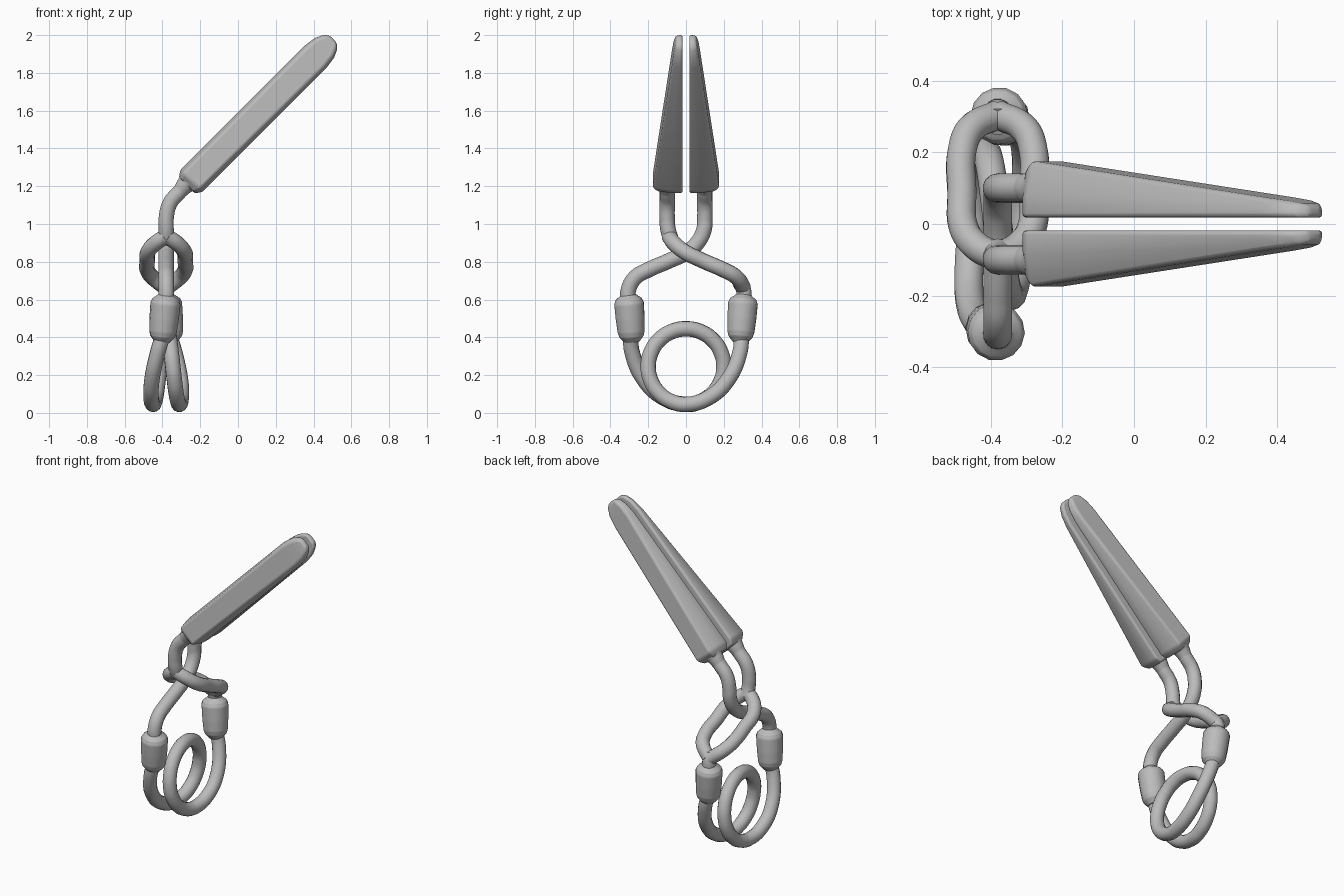
import bpy, bmesh, math
from mathutils import Vector

if "Cube" in bpy.data.objects:
    bpy.data.objects.remove(bpy.data.objects["Cube"])

steel = bpy.data.materials.new("satin_steel")
steel.use_nodes = True
colour = (0.5, 0.5, 0.5, 1)
steel.diffuse_color = colour
steel.node_tree.nodes["Principled BSDF"].inputs["Base Color"].default_value = colour

CX = -0.38     # vertical axis of the wire work
WIRE = 0.041   # wire radius


def finish(obj, angle=50):
    bpy.ops.object.select_all(action="DESELECT")
    bpy.context.view_layer.objects.active = obj
    obj.select_set(True)
    if obj.type == "CURVE":
        bpy.ops.object.convert(target="MESH")
        obj = bpy.context.object
    bpy.ops.object.shade_smooth_by_angle(angle=math.radians(angle))
    return obj


def tube(name, points, radii=None):
    """Round wire through points given as (x offset from CX, y, z)."""
    curve = bpy.data.curves.new(name, "CURVE")
    curve.dimensions = "3D"
    curve.bevel_depth = WIRE
    curve.bevel_resolution = 5
    curve.resolution_u = 8
    curve.use_fill_caps = True
    spline = curve.splines.new("BEZIER")
    spline.bezier_points.add(len(points) - 1)
    for i, (bp, p) in enumerate(zip(spline.bezier_points, points)):
        bp.co = (CX + p[0], p[1], p[2])
        bp.handle_left_type = bp.handle_right_type = "AUTO"
        bp.radius = radii[i] if radii else 1
    curve.materials.append(steel)
    obj = bpy.data.objects.new(name, curve)
    bpy.context.collection.objects.link(obj)
    return finish(obj)


# Shared side profile (y, z) of a wire crossing from neck to collar
neck = [(0.14, -0.1, 1.25), (0.07, -0.1, 1.17), (0.02, -0.1, 1.11),
        (0, -0.1, 1.03), (0, -0.095, 0.97)]
cross = [(0, -0.06, 0.90), (0, 0, 0.848), (0, 0.09, 0.805), (0, 0.2, 0.757)]
shoulder = [(0, 0.27, 0.715), (0, 0.305, 0.65), (0, 0.305, 0.57)]


def flip(points):
    return [(x, -y, z) for x, y, z in points]


# Plain wire passes through the split one
tube("front_arm", flip(neck + cross + shoulder))
tube("rear_neck", neck + [(0, -0.08, 0.92)])
tube("rear_arm", [(0, 0.285, 0.69)] + shoulder[1:])
for side, label in ((-1, "right"), (1, "left")):
    branch = [(0, -0.09, 0.935), (0.055, -0.065, 0.90), (0.095, -0.01, 0.855),
              (0.1, 0.09, 0.805), (0.1, 0.2, 0.757), (0.075, 0.265, 0.72),
              (0, 0.305, 0.66)]
    tube("split_branch_" + label, [(side * x, y, z) for x, y, z in branch])

# Coil spring: collar, down, one full turn, up to the other collar
half = [(-0.015, -0.295, 0.42), (-0.045, -0.285, 0.32), (-0.075, -0.225, 0.18),
        (-0.08, -0.125, 0.083)]
ring = []
steps = 16
for i in range(steps + 1):
    t = i / steps
    a = 2 * math.pi * t
    ring.append((-0.07 + 0.14 * t, 0.2 * math.sin(a), 0.245 - 0.2 * math.cos(a)))
coil = half + ring + [(-x, -y, z) for x, y, z in reversed(half)]
tube("coil_spring", coil)

# Swollen collars
for s, label in ((1, "front"), (-1, "rear")):
    low, high = Vector((-0.022, -0.286, 0.375)), Vector((0, -0.305, 0.625))
    stations = [(0, 1), (0.12, 1.6), (0.22, 1.78), (0.5, 1.9), (0.82, 1.95),
                (0.9, 1.75), (1, 1)]
    pts = [low.lerp(high, t) for t, r in stations]
    tube(label + "_collar", [(s * p.x, s * p.y, p.z) for p in pts],
         [r for t, r in stations])


# Tapered jaw blades lofted along a 45 degree axis
def blade(name, s):
    # distance along axis, inner half width, outer half width, outer depth
    stations = [(0.66, 0.06, 0.05, 0.145), (0.695, 0.083, 0.062, 0.176),
                (1.62, 0.083, 0.068, 0.074), (1.69, 0.073, 0.06, 0.066),
                (1.735, 0.052, 0.044, 0.058), (1.756, 0.025, 0.022, 0.050)]
    k = math.sqrt(0.5)
    mid = 1.043
    bm = bmesh.new()
    loops = []
    for u, wi, wo, d in stations:
        corners = [(-wi, 0.018), (wi, 0.018), (wi, 0.018 + 0.4 * (d - 0.018)),
                   (wo, d), (-wo, d), (-wi, 0.018 + 0.4 * (d - 0.018))]
        loops.append([bm.verts.new(((u - mid - w) * k, s * y, (u + mid + w) * k))
                      for w, y in corners])
    for a, b in zip(loops, loops[1:]):
        for i in range(len(a)):
            j = (i + 1) % len(a)
            bm.faces.new((a[i], a[j], b[j], b[i]))
    bm.faces.new(loops[0])
    bm.faces.new(loops[-1])
    bmesh.ops.recalc_face_normals(bm, faces=bm.faces)
    mesh = bpy.data.meshes.new(name)
    bm.to_mesh(mesh)
    bm.free()
    mesh.materials.append(steel)
    obj = bpy.data.objects.new(name, mesh)
    bpy.context.collection.objects.link(obj)
    bevel = obj.modifiers.new("soft_edges", "BEVEL")
    bevel.width = 0.012
    bevel.segments = 3
    bevel.limit_method = "ANGLE"
    bevel.angle_limit = math.radians(25)
    finish(obj, 40)


blade("front_blade", -1)
blade("rear_blade", 1)

# Small sleeves where the necks enter the blades
for s, label in ((-1, "front"), (1, "rear")):
    tube(label + "_sleeve", [(0.075, s * 0.1, 1.175), (0.1, s * 0.1, 1.205),
                             (0.13, s * 0.1, 1.235)], [1, 1.2, 1.6])
